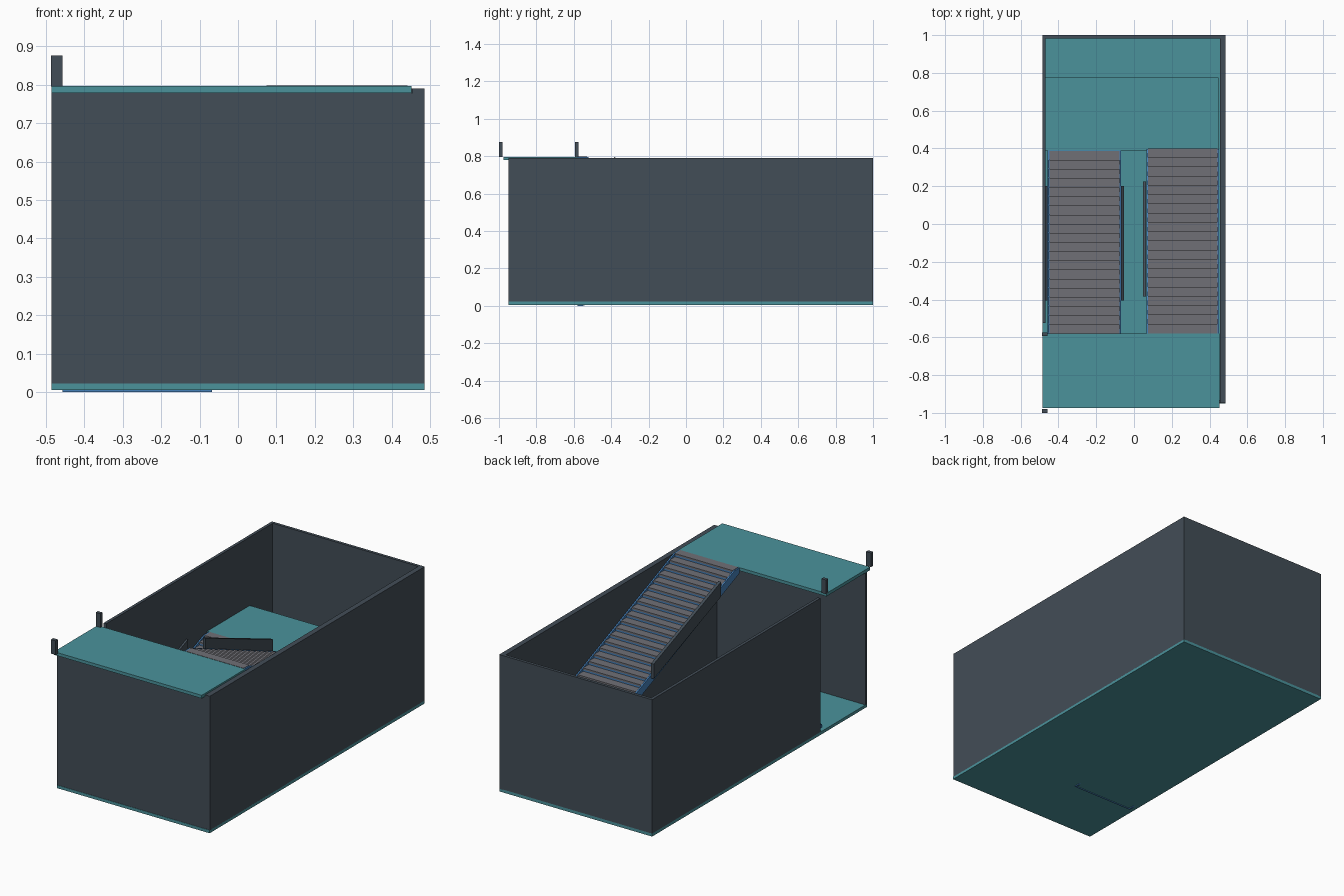
import bpy, bmesh

if "Cube" in bpy.data.objects:
    bpy.data.objects.remove(bpy.data.objects["Cube"])


def material(name, rgb):
    m = bpy.data.materials.new(name)
    m.diffuse_color = (*rgb, 1)
    m.use_nodes = True
    m.node_tree.nodes["Principled BSDF"].inputs["Base Color"].default_value = m.diffuse_color
    return m


WALL = material("dark_wall", (0.055, 0.075, 0.095))
SLAB = material("teal_slab", (0.07, 0.29, 0.33))
STEEL = material("blue_steel", (0.06, 0.22, 0.5))
TREAD = material("grey_tread", (0.16, 0.16, 0.18))


def finish(name, bm, mat):
    bmesh.ops.recalc_face_normals(bm, faces=bm.faces)
    me = bpy.data.meshes.new(name)
    bm.to_mesh(me)
    bm.free()
    me.materials.append(mat)
    ob = bpy.data.objects.new(name, me)
    bpy.context.collection.objects.link(ob)
    return ob


def add_prism(bm, pts, x0, x1):
    """Closed (y, z) outline extruded from x0 to x1."""
    face = bm.faces.new([bm.verts.new((x0, y, z)) for y, z in pts])
    out = bmesh.ops.extrude_face_region(bm, geom=[face])
    verts = [g for g in out["geom"] if isinstance(g, bmesh.types.BMVert)]
    bmesh.ops.translate(bm, verts=verts, vec=(x1 - x0, 0, 0))


def prism(name, pts, x0, x1, mat):
    bm = bmesh.new()
    add_prism(bm, pts, x0, x1)
    return finish(name, bm, mat)


def box(name, x0, x1, y0, y1, z0, z1, mat):
    return prism(name, [(y0, z0), (y1, z0), (y1, z1), (y0, z1)], x0, x1, mat)


def flight(name, x0, x1, y_start, y_end, z0, z1, foot, steps=20):
    """Pan stair: side stringers, folded blue pan and grey treads."""
    run = (y_end - y_start) / steps
    rise = (z1 - z0) / steps
    sgn = 1 if run > 0 else -1
    slope = rise / abs(run)

    # side stringers, cut flat at the foot
    depth = 0.05
    cut = y_start + sgn * (foot - (z0 + rise - depth)) / slope
    outline = [(y_start, foot), (y_start, z0 + rise), (y_end - run, z1),
               (y_end, z1), (y_end, z1 + rise - depth), (cut, foot)]
    for side, xa in (("left", x0), ("right", x1 - 0.008)):
        prism(f"{name}_{side}_stringer", outline, xa, xa + 0.008, STEEL)

    # folded riser and tread pan
    top, t = [(y_start, foot)], 0.003
    for i in range(steps):
        y, z = y_start + i * run, z0 + (i + 1) * rise - 0.006
        top += [(y, z), (y + run, z)]
    under = [(y + sgn * t, z - t) for y, z in top[1:-1]]
    under = [(y_start + sgn * t, foot)] + under + [(y_end, top[-1][1] - t)]
    prism(f"{name}_riser_pan", top + under[::-1], x0 + 0.006, x1 - 0.006, STEEL)

    # treads with a small nosing
    bm = bmesh.new()
    for i in range(steps):
        ya = y_start + i * run - sgn * 0.003
        yb = y_start + (i + 1) * run - sgn * 0.001
        z = z0 + (i + 1) * rise
        add_prism(bm, [(ya, z - 0.009), (ya, z + 0.001),
                       (yb, z + 0.001), (yb, z - 0.009)], x0 + 0.009, x1 - 0.009)
    finish(f"{name}_treads", bm, TREAD)


def rail(name, x0, x1, ya, za, yb, zb, h=0.085):
    return prism(name, [(ya, za - h), (ya, za), (yb, zb), (yb, zb - h)], x0, x1, WALL)


# floor and landings
box("floor_slab", -0.485, 0.485, -0.95, 1.0, 0.005, 0.022, SLAB)
box("middle_landing", -0.47, 0.447, 0.388, 0.775, 0.38, 0.398, SLAB)
box("top_landing", -0.485, 0.452, -0.975, -0.58, 0.779, 0.797, SLAB)

# enclosing walls, with a doorway at the front of the left side
box("left_wall", -0.485, -0.468, -0.525, 1.0, 0.02, 0.79, WALL)
box("right_wall", 0.455, 0.485, -0.948, 1.0, 0.02, 0.79, WALL)
box("back_wall", -0.468, 0.455, 0.983, 1.0, 0.02, 0.79, WALL)
box("front_wall", -0.485, 0.455, -0.948, -0.933, 0.02, 0.779, WALL)

# stair flights
flight("lower_flight", -0.457, -0.068, -0.58, 0.388, 0.02, 0.398, 0.0)
flight("upper_flight", 0.065, 0.45, 0.398, -0.58, 0.398, 0.797, 0.38)

# sloping solid handrails
rail("lower_wall_rail", -0.474, -0.457, -0.405, 0.185, 0.2, 0.425)
rail("lower_inner_rail", -0.068, -0.053, -0.405, 0.185, 0.2, 0.425)
rail("upper_inner_rail", 0.047, 0.064, 0.225, 0.556, -0.385, 0.795)

# door posts on the top landing
for label, y in (("front", -1.0), ("rear", -0.594)):
    box(f"{label}_post", -0.487, -0.457, y, y + 0.02, 0.795, 0.876, WALL)
